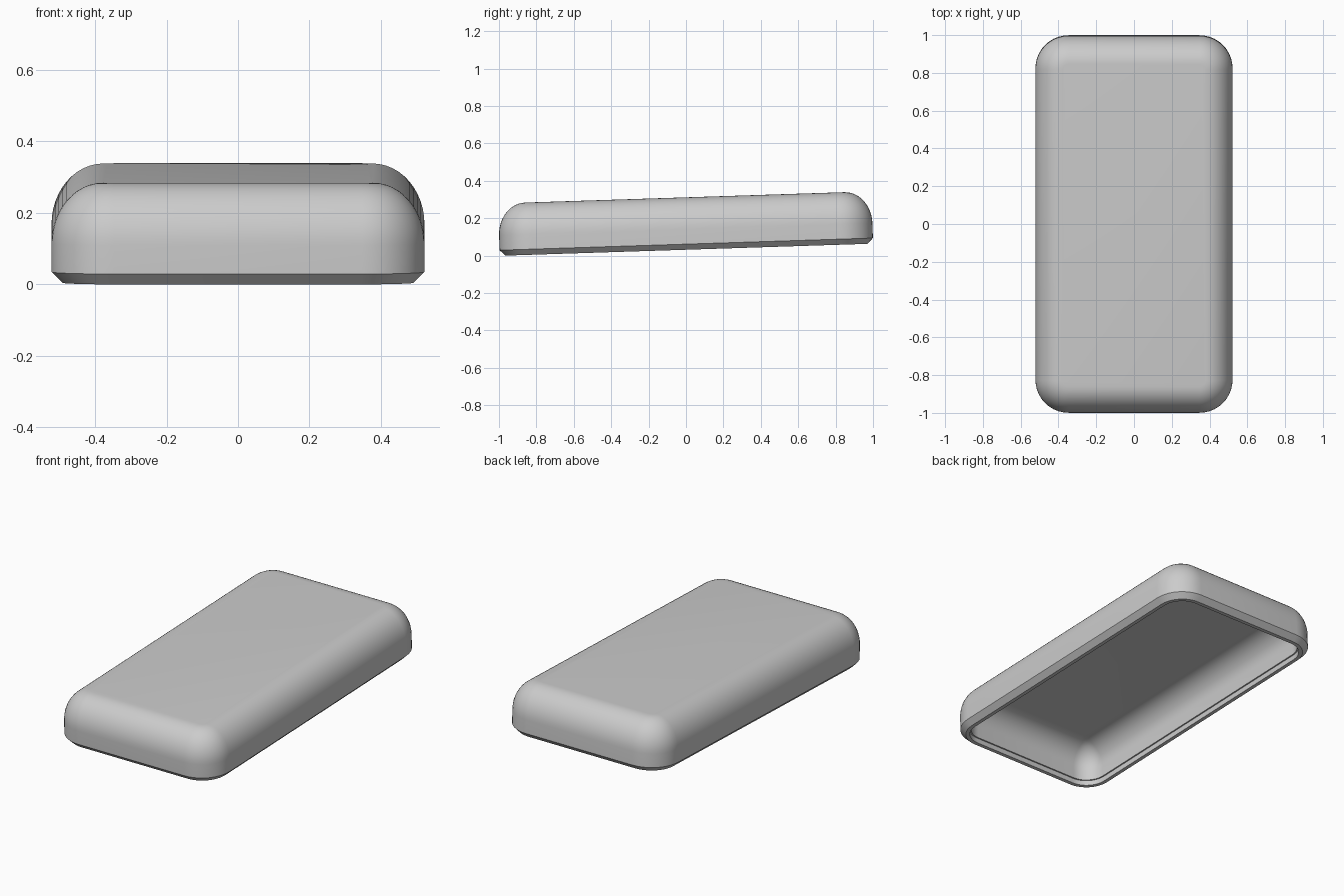
import bpy, bmesh, math
from mathutils import Matrix, Vector

cube = bpy.data.objects.get("Cube")
if cube:
    bpy.data.objects.remove(cube, do_unlink=True)

HALF_W, HALF_L, CORNER = 0.522, 0.9985, 0.175
TILT = math.atan(0.0325)

grey = bpy.data.materials.new("light_grey")
grey.use_nodes = True
colour = (0.6, 0.6, 0.6, 1)
grey.diffuse_color = colour
grey.node_tree.nodes["Principled BSDF"].inputs["Base Color"].default_value = colour


def rounded_loop(bm, inset, z, steps=10):
    """Rounded rectangle of vertices, inset from the outer wall."""
    r = max(CORNER - inset, 0.03)
    cx, cy = HALF_W - inset - r, HALF_L - inset - r
    loop = []
    for i, (sx, sy) in enumerate(((1, 1), (-1, 1), (-1, -1), (1, -1))):
        for k in range(steps + 1):
            a = math.pi / 2 * (i + k / steps)
            loop.append(bm.verts.new((sx * cx + r * math.cos(a), sy * cy + r * math.sin(a), z)))
    return loop


def shoulder(inset, width, z0, z1, steps=12):
    """Elliptical quarter arc from the wall to the flat top."""
    angles = [math.pi / 2 * k / steps for k in range(steps + 1)]
    return [(inset + width * (1 - math.cos(a)), z0 + (z1 - z0) * math.sin(a)) for a in angles]


# Profile: outer top, down the wall, round the chamfered rim, up the inside
outer = shoulder(0, 0.145, 0.11, 0.28)[::-1]
rim = [(0, 0.03), (0.03, 0), (0.052, 0), (0.052, 0.03)]
inner = [(0.06, 0.03)] + shoulder(0.06, 0.13, 0.10, 0.23)

bm = bmesh.new()
loops = [rounded_loop(bm, inset, z) for inset, z in outer + rim + inner]
for a, b in zip(loops, loops[1:]):
    for i in range(len(a)):
        j = (i + 1) % len(a)
        bm.faces.new((a[i], b[i], b[j], a[j]))
bm.faces.new(loops[0])
bm.faces.new(loops[-1][::-1])
bmesh.ops.recalc_face_normals(bm, faces=bm.faces)

# Tilt the shell up toward the back, then rest it on the ground and centre it
bmesh.ops.transform(bm, matrix=Matrix.Rotation(TILT, 4, "X"), verts=bm.verts)
ys = [v.co.y for v in bm.verts]
low = min(v.co.z for v in bm.verts)
bmesh.ops.translate(bm, vec=Vector((0, -(min(ys) + max(ys)) / 2, -low)), verts=bm.verts)

mesh = bpy.data.meshes.new("shell_cover")
bm.to_mesh(mesh)
bm.free()
mesh.materials.append(grey)
cover = bpy.data.objects.new("shell_cover", mesh)
bpy.context.collection.objects.link(cover)
bpy.context.view_layer.objects.active = cover
cover.select_set(True)
bpy.ops.object.shade_smooth_by_angle(angle=math.radians(30))
